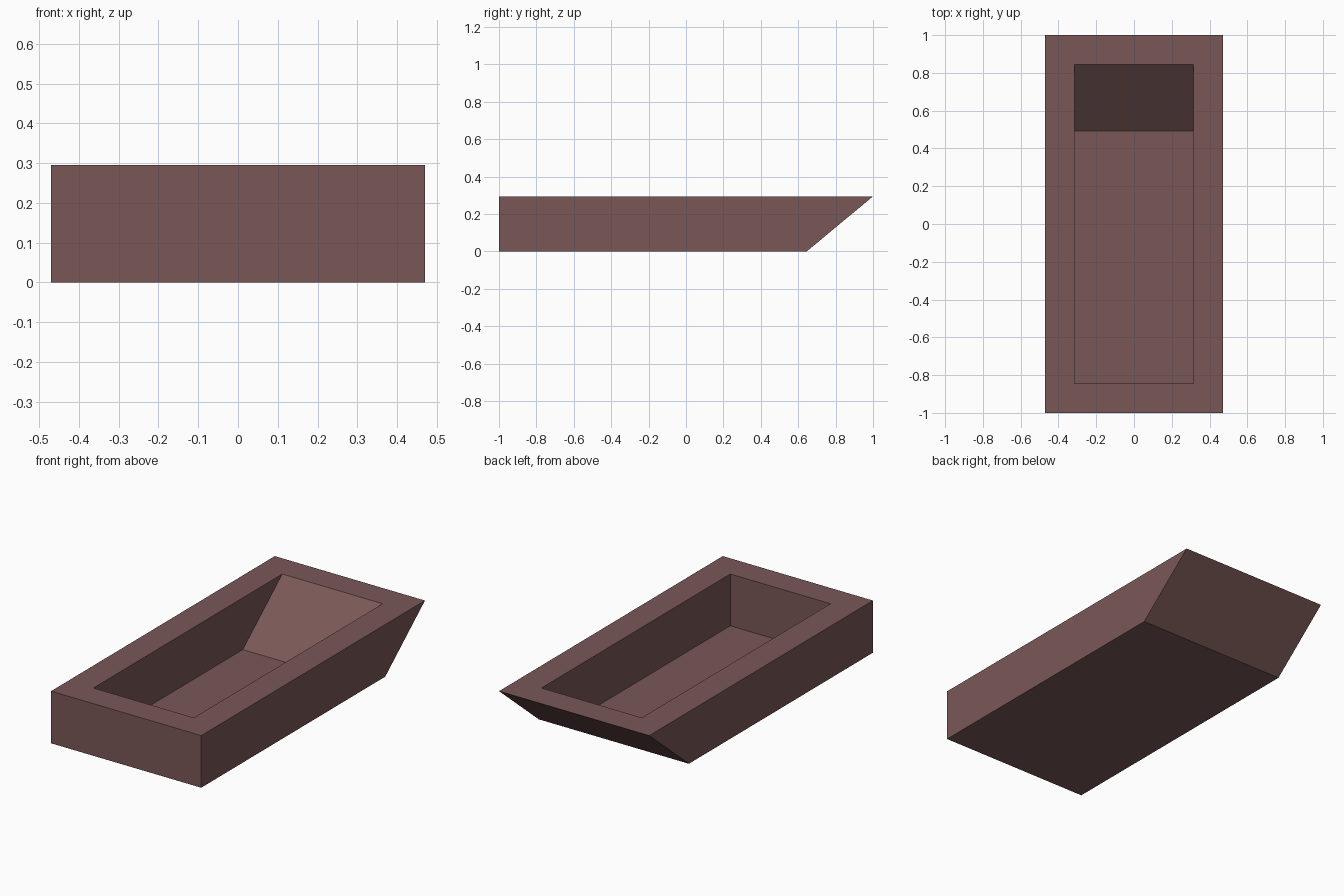
import bpy, bmesh

if "Cube" in bpy.data.objects:
    bpy.data.objects.remove(bpy.data.objects["Cube"])

HALF_W, HALF_L, HEIGHT = 0.47, 1.0, 0.295
RAKE = 0.355      # how far the sloped end leans out
RIM = 0.156       # width of the top rim
FLOOR = 0.002     # the floor is a paper-thin sheet

mat = bpy.data.materials.new("dull red brown")
mat.diffuse_color = (0.192, 0.097, 0.095, 1)
mat.use_nodes = True
mat.node_tree.nodes["Principled BSDF"].inputs["Base Color"].default_value = mat.diffuse_color

bm = bmesh.new()

# Outer hull: side profile extruded across the width
profile = [(-HALF_L, 0), (HALF_L - RAKE, 0), (HALF_L, HEIGHT), (-HALF_L, HEIGHT)]
side = bm.faces.new([bm.verts.new((-HALF_W, y, z)) for y, z in profile])
ext = bmesh.ops.extrude_face_region(bm, geom=[side])
moved = [v for v in ext["geom"] if isinstance(v, bmesh.types.BMVert)]
bmesh.ops.translate(bm, verts=moved, vec=(2 * HALF_W, 0, 0))
bmesh.ops.recalc_face_normals(bm, faces=bm.faces)

# Rim: inset the top face
top = max(bm.faces, key=lambda f: f.calc_center_median().z)
bmesh.ops.inset_region(bm, faces=[top], thickness=RIM, use_even_offset=True)

# Cavity: push the inset face down, raking its far end like the hull
floor = bmesh.ops.extrude_discrete_faces(bm, faces=[top])["faces"][0]
for v in floor.verts:
    v.co.z = FLOOR
    if v.co.y > 0:
        v.co.y -= RAKE * (HEIGHT - FLOOR) / HEIGHT
bmesh.ops.recalc_face_normals(bm, faces=bm.faces)

mesh = bpy.data.meshes.new("open_tray")
bm.to_mesh(mesh)
bm.free()
mesh.materials.append(mat)
bpy.context.collection.objects.link(bpy.data.objects.new("open_tray", mesh))
